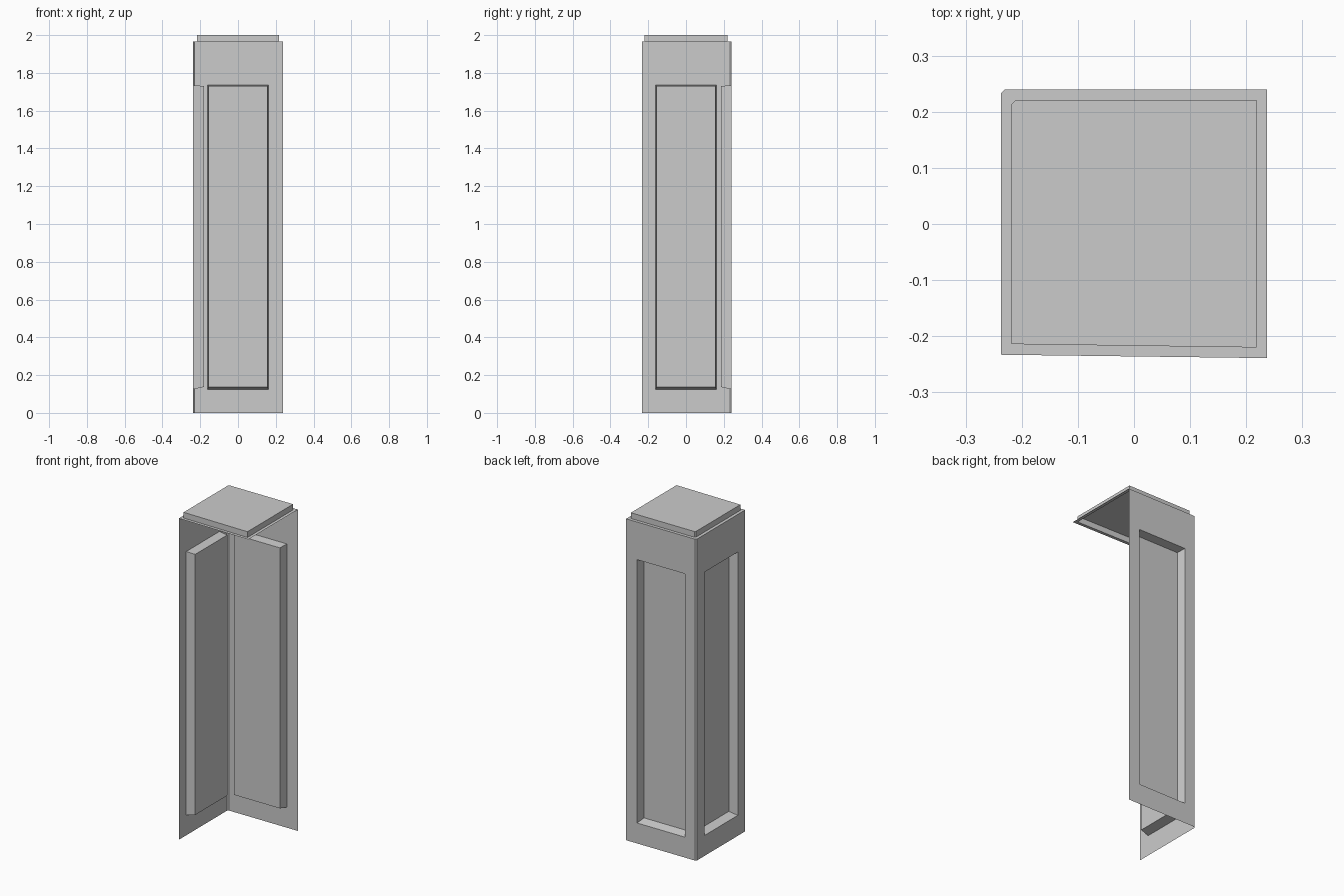
import bpy

if "Cube" in bpy.data.objects:
    bpy.data.objects.remove(bpy.data.objects["Cube"])

TOP = 1.965      # height of the shoulder
HALF = 0.237     # half width of the pillar
BACK = 0.24      # y of the back face


def shell(name, rings):
    """Bridge concentric loops (outermost first) and close the last one."""
    n = len(rings[0])
    verts = [v for ring in rings for v in ring]
    faces = []
    for r in range(len(rings) - 1):
        for i in range(n):
            j = (i + 1) % n
            faces.append((r * n + i, r * n + j, (r + 1) * n + j, (r + 1) * n + i))
    faces.append(tuple(range((len(rings) - 1) * n, len(rings) * n)))
    return add(name, verts, faces)


def add(name, verts, faces):
    mesh = bpy.data.meshes.new(name)
    mesh.from_pydata(verts, [], faces)
    mesh.update()
    obj = bpy.data.objects.new(name, mesh)
    bpy.context.collection.objects.link(obj)
    return obj


def panel_wall(name, u0, u1, place):
    """Thin wall with a slightly tapered recessed panel."""
    def rect(a, b, z0, z1, depth):
        return [place(u, z, depth) for u, z in ((a, z0), (b, z0), (b, z1), (a, z1))]
    shell(name, [
        rect(u0, u1, 0, TOP, 0),
        rect(-0.162, 0.162, 0.125, 1.735, 0),
        rect(-0.155, 0.155, 0.137, 1.73, 0.056),
    ])


# Two recessed walls; the front and right sides stay open
panel_wall("back_wall", -HALF, 0.23, lambda u, z, d: (-u, BACK - d, z))
panel_wall("left_wall", -0.233, 0.233, lambda u, z, d: (-HALF + d, -u, z))

# Narrow chamfer joining the walls
add("corner_chamfer",
    [(-0.23, BACK, 0), (-HALF, 0.233, 0), (-HALF, 0.233, TOP), (-0.23, BACK, TOP)],
    [(0, 1, 2, 3)])


# Hollow cap: shoulder, raised step and flat top
def cap_ring(inset, z):
    h = HALF - inset
    b = BACK - inset
    return [(-h, -0.233 + inset, z), (h, -0.239 + inset, z), (h, b, z),
            (-h + 0.007, b, z), (-h, b - 0.007, z)]


shell("cap", [cap_ring(0, TOP), cap_ring(0.019, TOP), cap_ring(0.019, 2.0)])
